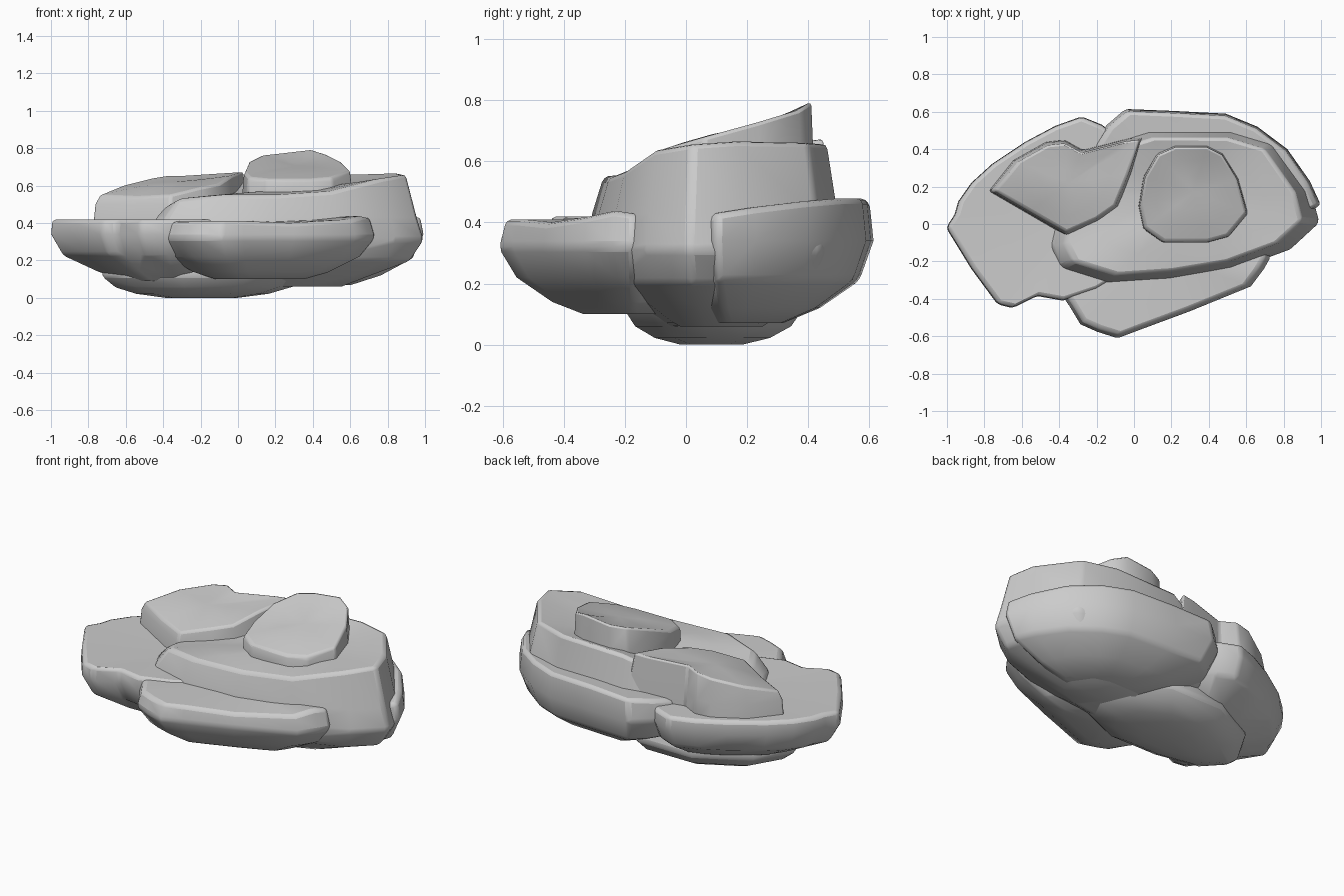
import bpy, bmesh


def rock(name, centre, outline, levels, mid_z, bevel=0.02):
    """Loft a slab: levels are (scale, z); z None keeps each outline point's own height."""
    bm = bmesh.new()
    cx, cy = centre
    n = len(outline)

    def ring(scale, z_of):
        return [bm.verts.new((cx + (p[0] - cx) * scale, cy + (p[1] - cy) * scale, z_of(p)))
                for p in outline]

    top_scale = levels[0][0]
    rings = []
    # gently dished or domed top
    for f in (0.35, 0.7):
        k = f ** 1.3
        rings.append(ring(top_scale * f, lambda p, k=k: mid_z + (p[2] - mid_z) * k))
    # sides and underside
    for s, z in levels:
        rings.append(ring(s, (lambda p: p[2]) if z is None else (lambda p, z=z: z)))
    for a, b in zip(rings, rings[1:]):
        for i in range(n):
            j = (i + 1) % n
            bm.faces.new((a[i], a[j], b[j], b[i]))
    for r, z in ((rings[0], mid_z), (rings[-1], levels[-1][1])):
        c = bm.verts.new((cx, cy, z))
        for i in range(n):
            bm.faces.new((r[i], r[(i + 1) % n], c))
    bmesh.ops.recalc_face_normals(bm, faces=bm.faces)
    mesh = bpy.data.meshes.new(name)
    bm.to_mesh(mesh)
    bm.free()
    ob = bpy.data.objects.new(name, mesh)
    bpy.context.collection.objects.link(ob)
    bpy.ops.object.select_all(action='DESELECT')
    ob.select_set(True)
    bpy.context.view_layer.objects.active = ob
    bpy.ops.object.shade_smooth_by_angle(angle=0.7)
    m = ob.modifiers.new("soft_edges", 'BEVEL')
    m.width = bevel
    m.segments = 2
    m.limit_method = 'ANGLE'
    m.angle_limit = 0.6
    return ob


def flat(points, z):
    return [(x, y, z) for x, y in points]


# left ledge
rock("left_slab", (-0.3, 0.05),
     flat([(-1.005, -0.02), (-0.87, -0.24), (-0.73, -0.43), (-0.65, -0.45), (-0.52, -0.385),
           (-0.38, -0.41), (-0.2, -0.35), (0.05, -0.2), (0.1, 0.3), (-0.17, 0.53),
           (-0.28, 0.575), (-0.42, 0.525), (-0.58, 0.44), (-0.76, 0.32), (-0.87, 0.22),
           (-0.94, 0.12), (-0.96, 0.05)], 0.42),
     [(0.99, None), (1.0, 0.34), (0.91, 0.23), (0.65, 0.145), (0.45, 0.09)], 0.41)

# front ledge
rock("front_slab", (0.1, -0.15),
     [(-0.45, -0.3, .40), (-0.35, -0.44, .41), (-0.29, -0.54, .41), (-0.2, -0.58, .41),
      (-0.09, -0.615, .41), (0.03, -0.57, .41), (0.3, -0.47, .40), (0.63, -0.335, .42),
      (0.7, -0.24, .44), (0.74, -0.17, .43), (0.5, 0.05, .42), (-0.3, 0.05, .42)],
     [(0.95, None), (1.0, 0.32), (0.87, 0.22), (0.62, 0.14), (0.4, 0.1)], 0.41)

# back ledge, wrapping round the right end
rock("back_slab", (0.4, 0.15),
     [(-0.22, 0.42, .44), (-0.15, 0.53, .46), (-0.05, 0.615, .47), (0.2, 0.605, .48),
      (0.49, 0.59, .48), (0.66, 0.52, .48), (0.82, 0.4, .47), (0.94, 0.23, .45),
      (1.0, 0.1, .43), (0.8, 0.0, .4), (0.3, -0.1, .4), (-0.2, 0.1, .4)],
     [(0.97, None), (1.0, 0.34), (0.9, 0.21), (0.62, 0.12), (0.36, 0.07)], 0.45)

# main mass
rock("main_body", (0.3, 0.1),
     [(0.9, 0.02, .66), (0.86, 0.17, .67), (0.7, 0.4, .665), (0.5, 0.46, .66),
      (0.1, 0.46, .65), (-0.15, 0.38, .56), (-0.3, 0.2, .5), (-0.37, -0.1, .5),
      (-0.32, -0.2, .53), (-0.1, -0.27, .55), (0.2, -0.25, .55), (0.5, -0.2, .57),
      (0.77, -0.1, .64)],
     [(1.0, None), (1.1, 0.43), (1.16, 0.31), (1.04, 0.2), (0.68, 0.12), (0.42, 0.06)], 0.58)

# upper left rock
rock("upper_left_rock", (-0.35, 0.22),
     [(-0.74, 0.18, .55), (-0.62, 0.33, .6), (-0.46, 0.42, .64), (-0.37, 0.43, .655),
      (-0.28, 0.38, .655), (-0.05, 0.44, .67), (0.03, 0.45, .675), (-0.03, 0.27, .655),
      (-0.1, 0.1, .61), (-0.2, 0.03, .59), (-0.36, -0.04, .55), (-0.55, 0.07, .54)],
     [(1.0, None), (1.07, 0.5), (1.1, 0.38)], 0.62, 0.012)

# top knob
rock("top_knob", (0.32, 0.17),
     [(0.035, 0.1, .67), (0.06, 0.25, .73), (0.13, 0.37, .765), (0.22, 0.41, .775),
      (0.39, 0.41, .795), (0.47, 0.37, .77), (0.55, 0.24, .73), (0.6, 0.06, .68),
      (0.5, -0.06, .645), (0.39, -0.09, .635), (0.16, -0.09, .635), (0.06, -0.02, .645)],
     [(1.0, None), (1.03, 0.62), (1.04, 0.52)], 0.705, 0.012)

# rounded foot
rock("bottom_foot", (-0.2, 0.08),
     flat([(-0.73, 0.0), (-0.6, -0.14), (-0.3, -0.2), (0.05, -0.2), (0.28, -0.1), (0.36, 0.06),
           (0.28, 0.25), (0.05, 0.38), (-0.3, 0.38), (-0.6, 0.22)], 0.25),
     [(0.9, None), (1.02, 0.12), (0.88, 0.06), (0.65, 0.022), (0.35, 0.0)], 0.25)
